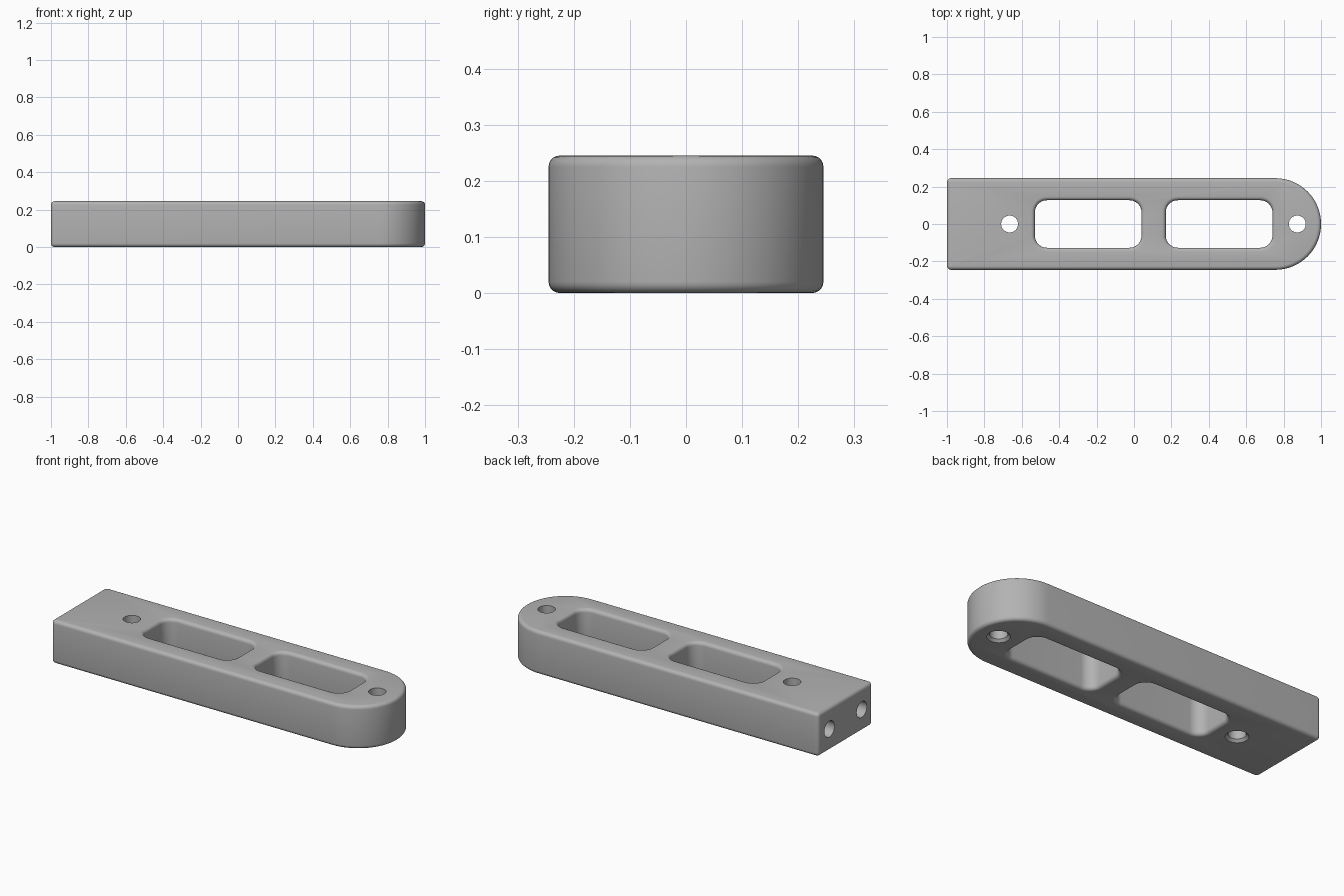
import bpy
import bmesh
from math import sin, cos, pi

if "Cube" in bpy.data.objects:
    bpy.data.objects.remove(bpy.data.objects["Cube"])

HALF_WIDTH = 0.245
HEIGHT = 0.245
FILLET = 0.02
STEPS = 5      # segments across a fillet
ARC = 16       # segments per quarter turn

grey = bpy.data.materials.new("plain grey")
grey.use_nodes = True
colour = (0.45, 0.45, 0.45, 1)
grey.diffuse_color = colour
grey.node_tree.nodes["Principled BSDF"].inputs["Base Color"].default_value = colour


def outline(x0, x1, half, r_left, r_right, grow):
    """Rounded plan outline, grown outwards by a distance."""
    x0, x1, half = x0 - grow, x1 + grow, half + grow
    rl, rr = r_left + grow, r_right + grow
    corners = [(x1 - rr, half - rr, rr, 0), (x0 + rl, half - rl, rl, 1),
               (x0 + rl, rl - half, rl, 2), (x1 - rr, rr - half, rr, 3)]
    return [(cx + r * cos(a), cy + r * sin(a))
            for cx, cy, r, turn in corners
            for a in [(turn + i / ARC) * pi / 2 for i in range(ARC + 1)]]


def loft(name, plan, levels):
    """Solid through the plan outline at each (height, grow) level."""
    bm = bmesh.new()
    rings = [[bm.verts.new((x, y, z)) for x, y in outline(*plan, grow)]
             for z, grow in levels]
    n = len(rings[0])
    for low, high in zip(rings, rings[1:]):
        for i in range(n):
            j = (i + 1) % n
            bm.faces.new((low[i], low[j], high[j], high[i]))
    bm.faces.new(rings[0][::-1])
    bm.faces.new(rings[-1])
    bmesh.ops.remove_doubles(bm, verts=bm.verts, dist=0.00005)
    bmesh.ops.recalc_face_normals(bm, faces=bm.faces)
    mesh = bpy.data.meshes.new(name)
    bm.to_mesh(mesh)
    bm.free()
    mesh.materials.append(grey)
    obj = bpy.data.objects.new(name, mesh)
    bpy.context.collection.objects.link(obj)
    return obj


def fillet_levels(sign):
    """Bottom and top fillets: sign -1 rounds a solid, +1 flares a cutter."""
    bottom = [(FILLET * (1 - cos(a)), sign * FILLET * (1 - sin(a)))
              for a in [i / STEPS * pi / 2 for i in range(STEPS + 1)]]
    return bottom + [(HEIGHT - z, g) for z, g in reversed(bottom)]


# Bar with one square end and one round end
bar = loft("bar", (-1, 1, HALF_WIDTH, 0.022, HALF_WIDTH - 0.0005), fillet_levels(-1))
cutters = []

# Two rounded windows with softened rims
for x in (-0.53, 0.17):
    levels = [(-0.05, FILLET)] + fillet_levels(1) + [(HEIGHT + 0.05, FILLET)]
    cutters.append(loft("window_cutter", (x, x + 0.57, 0.127, 0.065, 0.065), levels))

# Vertical holes, countersunk underneath
R = 0.045
for x in (-0.665, 0.873):
    levels = [(-0.05, 0.014), (0, 0.014), (0.014, 0), (HEIGHT + 0.05, 0)]
    cutters.append(loft("hole_cutter", (x - R, x + R, R, R - 0.0005, R - 0.0005), levels))

# Pair of blind holes in the square end
for y in (-0.145, 0.145):
    cutter = loft("end_hole_cutter", (-R, R, R, R - 0.0005, R - 0.0005), [(-0.1, 0), (0.3, 0)])
    cutter.rotation_euler.y = pi / 2
    cutter.location = (-1, y, HEIGHT / 2)
    cutters.append(cutter)

bpy.context.view_layer.objects.active = bar
for cutter in cutters:
    cut = bar.modifiers.new("cut", "BOOLEAN")
    cut.operation = "DIFFERENCE"
    cut.solver = "EXACT"
    cut.object = cutter
    bpy.ops.object.modifier_apply(modifier=cut.name)
    bpy.data.objects.remove(cutter)

bpy.ops.object.select_all(action="DESELECT")
bar.select_set(True)
bpy.ops.object.shade_smooth_by_angle(angle=pi / 6)
